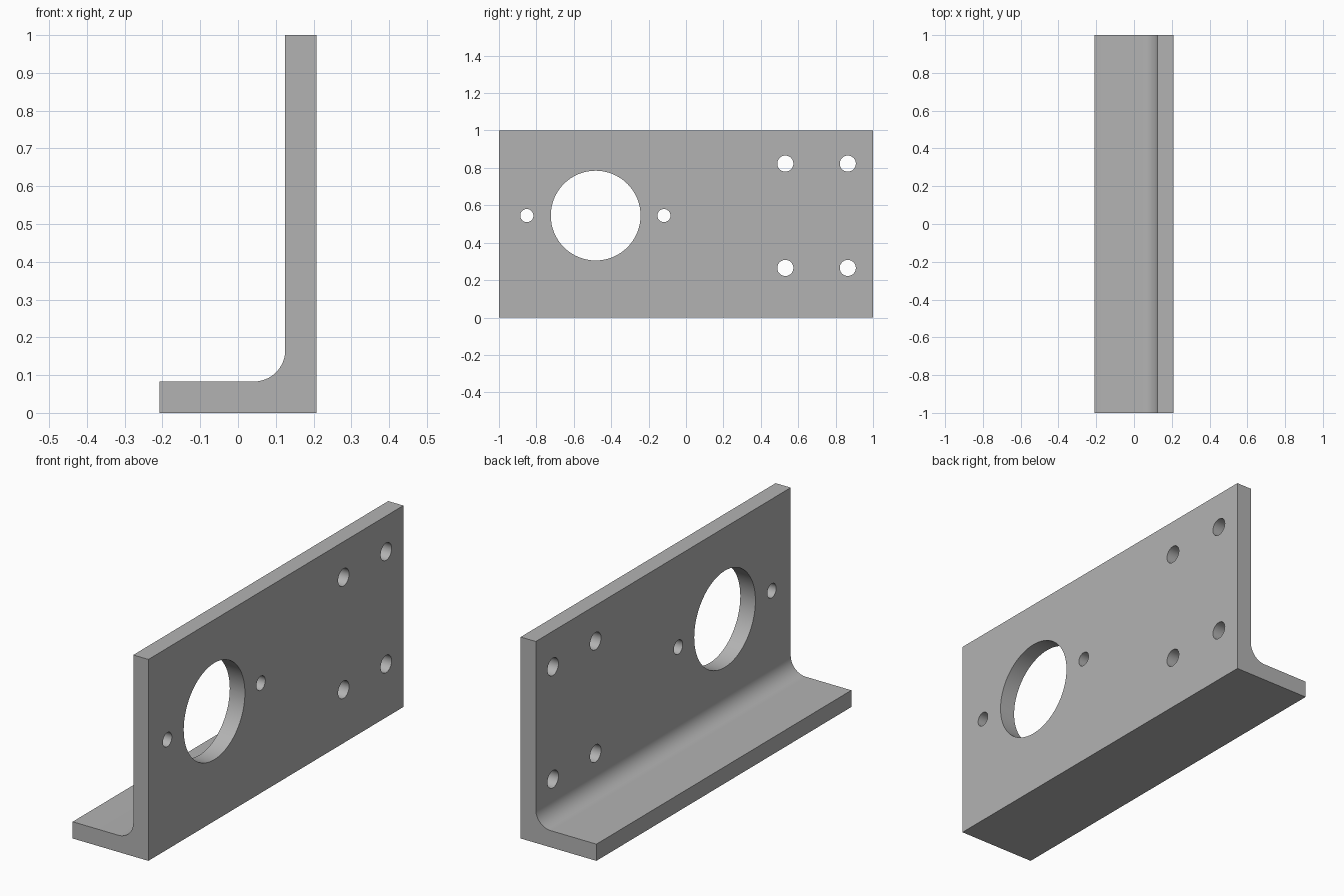
import bpy, bmesh, math
from mathutils import Matrix, Vector

cube = bpy.data.objects.get("Cube")
if cube:
    bpy.data.objects.remove(cube, do_unlink=True)

HALF_WIDTH, THICK, FILLET = 0.208, 0.083, 0.083
WALL_IN = HALF_WIDTH - THICK

# Plain grey metal
grey = bpy.data.materials.new("grey metal")
grey.use_nodes = True
colour = (0.45, 0.45, 0.45, 1)
grey.diffuse_color = colour
grey.node_tree.nodes["Principled BSDF"].inputs["Base Color"].default_value = colour


def make_object(name, bm):
    bmesh.ops.recalc_face_normals(bm, faces=bm.faces)
    mesh = bpy.data.meshes.new(name)
    bm.to_mesh(mesh)
    bm.free()
    mesh.materials.append(grey)
    obj = bpy.data.objects.new(name, mesh)
    bpy.context.collection.objects.link(obj)
    return obj


# L-shaped profile with a rounded inner corner, extruded along y
cx, cz = WALL_IN - FILLET, THICK + FILLET
arc = [(cx + FILLET * math.cos(a), cz - FILLET * math.sin(a))
       for a in (math.pi / 2 * i / 16 for i in range(17))]
profile = [(-HALF_WIDTH, 0), (HALF_WIDTH, 0), (HALF_WIDTH, 1), (WALL_IN, 1),
           *arc, (-HALF_WIDTH, THICK)]
bm = bmesh.new()
face = bm.faces.new([bm.verts.new((x, -1, z)) for x, z in profile])
ext = bmesh.ops.extrude_face_region(bm, geom=[face])["geom"]
bmesh.ops.translate(bm, vec=Vector((0, 2, 0)),
                    verts=[v for v in ext if isinstance(v, bmesh.types.BMVert)])
bracket = make_object("angle_bracket", bm)

# Holes through the wall: (y, z, radius)
holes = [(-0.483, 0.545, 0.24)]
holes += [(y, 0.545, 0.035) for y in (-0.851, -0.118)]
holes += [(y, z, 0.043) for y in (0.531, 0.865) for z in (0.265, 0.823)]
bm = bmesh.new()
for y, z, r in holes:
    place = Matrix.Translation((HALF_WIDTH - THICK / 2, y, z)) @ Matrix.Rotation(math.pi / 2, 4, "Y")
    bmesh.ops.create_cone(bm, cap_ends=True, segments=64, radius1=r, radius2=r,
                          depth=THICK * 2, matrix=place)
cutter = make_object("hole_cutter", bm)
cutter.hide_render = True

# Cut the holes, then discard the cutter
cut = bracket.modifiers.new("holes", "BOOLEAN")
cut.operation = "DIFFERENCE"
cut.solver = "EXACT"
cut.object = cutter
bpy.ops.object.select_all(action="DESELECT")
bracket.select_set(True)
bpy.context.view_layer.objects.active = bracket
bpy.ops.object.modifier_apply(modifier=cut.name)
bpy.data.objects.remove(cutter, do_unlink=True)
bpy.ops.object.shade_smooth_by_angle(angle=math.radians(30))
